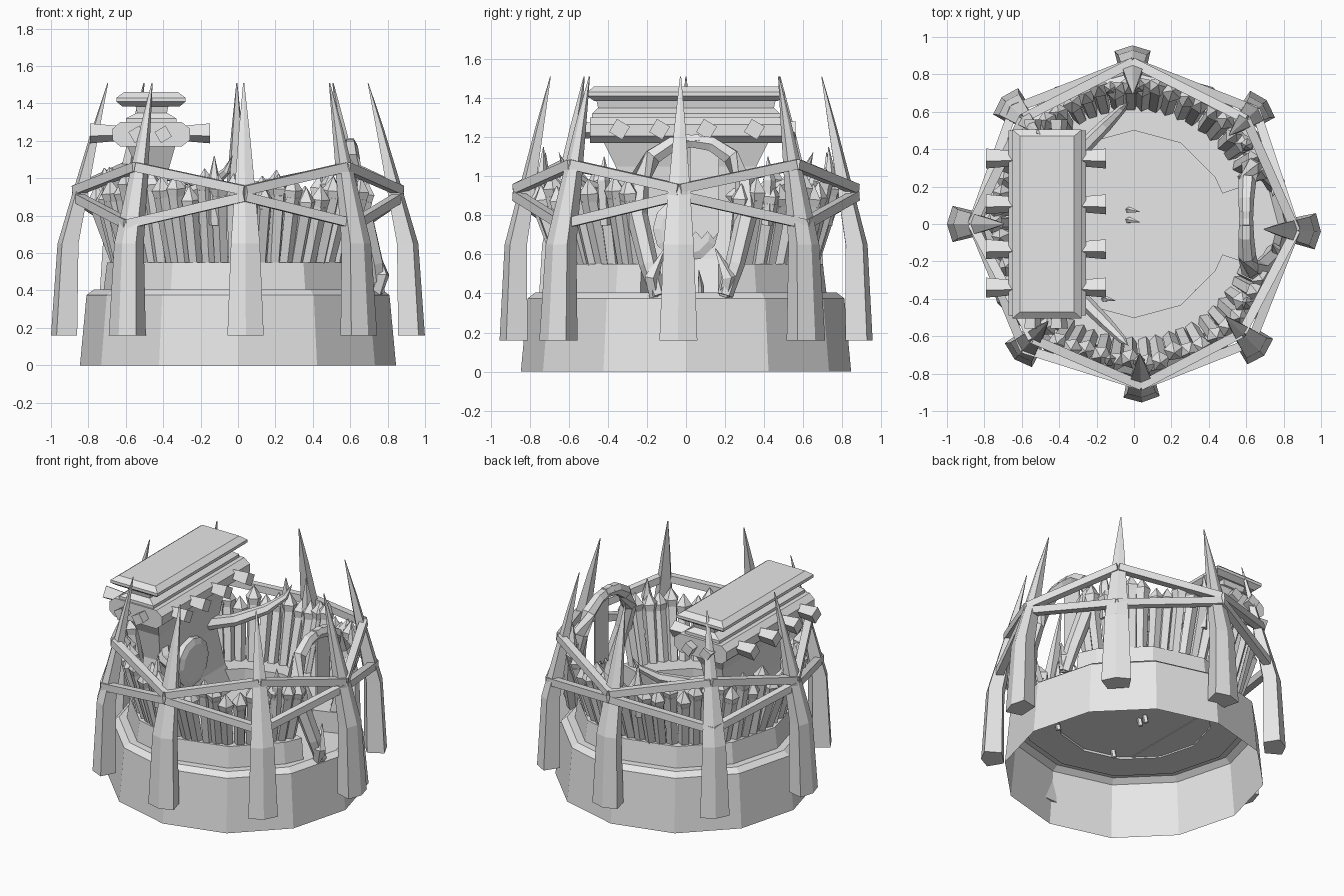
import bpy, bmesh, math, random
from mathutils import Vector

if "Cube" in bpy.data.objects:
    bpy.data.objects.remove(bpy.data.objects["Cube"])

random.seed(4)
stone = bpy.data.materials.new("pale_grey")
stone.diffuse_color = (0.8, 0.8, 0.8, 1)
stone.use_nodes = True
stone.node_tree.nodes["Principled BSDF"].inputs["Base Color"].default_value = stone.diffuse_color


def finish(name, bm, normals=True):
    if normals:
        bmesh.ops.recalc_face_normals(bm, faces=bm.faces)
    me = bpy.data.meshes.new(name)
    bm.to_mesh(me)
    bm.free()
    me.materials.append(stone)
    ob = bpy.data.objects.new(name, me)
    bpy.context.collection.objects.link(ob)
    return ob


def loft(bm, rings):
    """Skin a list of equal-length rings and cap both ends."""
    vs = [[bm.verts.new(p) for p in r] for r in rings]
    n = len(vs[0])
    for a, b in zip(vs, vs[1:]):
        for i in range(n):
            bm.faces.new((a[i], a[(i + 1) % n], b[(i + 1) % n], b[i]))
    bm.faces.new(vs[0][::-1])
    bm.faces.new(vs[-1])


def tube(bm, pts, radii, sides, turn=0.0):
    """Tapered rod following a few points."""
    pts = [Vector(p) for p in pts]
    rings = []
    for i, p in enumerate(pts):
        d = (pts[min(i + 1, len(pts) - 1)] - pts[max(i - 1, 0)]).normalized()
        ref = Vector((0, 0, 1)) if abs(d.z) < 0.8 else Vector((1, 0, 0))
        u = d.cross(ref).normalized()
        w = d.cross(u)
        rings.append([p + radii[i] * (u * math.cos(t) + w * math.sin(t))
                      for t in (turn + math.tau * k / sides for k in range(sides))])
    loft(bm, rings)


def polar(r, a, z, t=0.0):
    """Point at radius r and angle a, shifted sideways by t."""
    c, s = math.cos(a), math.sin(a)
    return Vector((r * c - t * s, r * s + t * c, z))


def slab(bm, y0, y1, profile):
    """Extrude an x-z outline along y."""
    loft(bm, [[Vector((x, y, z)) for x, z in profile] for y in (y0, y1)])


def stack(bm, levels):
    """Stack rectangles (x0, x1, half depth, z)."""
    loft(bm, [[Vector(p) for p in ((a, -h, z), (b, -h, z), (b, h, z), (a, h, z))]
              for a, b, h, z in levels])


# Twelve-sided base, hollow underneath
bm = bmesh.new()
rings = [[bm.verts.new(polar(r, math.radians(30 * k), z)) for k in range(12)]
         for r, z in ((0.845, 0), (0.81, 0.375), (0.77, 0.405))]
for a, b in zip(rings, rings[1:]):
    for i in range(12):
        bm.faces.new((a[i], a[(i + 1) % 12], b[(i + 1) % 12], b[i]))
bm.faces.new(rings[-1])
finish("base", bm, False)

# Raised ledge with a gap for the gate
bm = bmesh.new()
angles = [math.radians(a) for a in [19] + list(range(30, 331, 30)) + [341]]
loft(bm, [[polar(r, a, z) for r, z in ((0.72, 0.39), (0.7, 0.55), (0.5, 0.55), (0.5, 0.39))]
          for a in angles])
finish("ledge", bm)

# Eight inward-bending outer posts, each with a small radial offset
posts = [(math.radians(a), o) for a, o in
         ((-2.3, 0.03), (43, 0.0), (90.5, -0.015), (136.3, 0.01),
          (180, 0.03), (228.6, -0.005), (272.5, -0.015), (314.7, 0.02))]
bm = bmesh.new()
for a, off in posts:
    rings = []
    for r, z, s in ((0.9, 0.16, 1), (0.885, 0.65, 0.8), (0.82, 0.95, 0.56),
                    (0.755, 1.25, 0.3), (0.695, 1.51, 0.03)):
        rings.append([polar(r + off * s + s * dr, a, z, s * t) for dr, t in
                      ((0.07, 0), (0.04, 0.097), (-0.07, 0.07), (-0.07, -0.07), (0.04, -0.097))])
    loft(bm, rings)
finish("outer_posts", bm)

# Paired braces running in a zigzag between the posts
bm = bmesh.new()
for i in range(8):
    a, b = posts[i][0], posts[(i + 1) % 8][0]
    if i % 2:
        a, b = b, a
    for za, zb, rb in ((0.935, 1.06, 0.82), (0.9, 0.755, 0.89)):
        tube(bm, [polar(0.865, a, za), polar(rb, b, zb)], [0.035, 0.035], 4, math.pi / 4)
finish("braces", bm)

# Palisade of stout leaning stakes with pointed caps
bm = bmesh.new()
count = 51
for k in range(count):
    a = math.radians(23 + 314 * k / (count - 1) + random.uniform(-0.7, 0.7))
    top = 0.9 + random.uniform(-0.06, 0.05)
    lean = 0.73 + random.uniform(-0.02, 0.02)
    turn = random.uniform(0, 1)
    tube(bm, [polar(0.635, a, 0.53), polar(lean, a, top)], [0.037, 0.043], 5, turn)
    tube(bm, [polar(lean - 0.005, a, top - 0.01), polar(lean, a, top + 0.035),
              polar(lean + 0.01, a, top + 0.11)], [0.043, 0.055, 0.002], 5, turn)
finish("palisade", bm)

# Slim thorns rising among the stakes
bm = bmesh.new()
for deg, top in ((88, 1.15), (-88, 1.15), (100, 1.12), (-100, 1.12), (35, 1.1), (-35, 1.1)):
    a = math.radians(deg)
    tube(bm, [polar(0.72, a, 0.75), polar(0.74, a, 0.98), polar(0.73, a, top)],
         [0.03, 0.035, 0.002], 5)
finish("thorns", bm)

# Rear wall, waisted on every side
bm = bmesh.new()
stack(bm, [(-0.53, -0.3, 0.42, 0.4), (-0.52, -0.35, 0.36, 0.58), (-0.52, -0.39, 0.32, 0.85),
           (-0.54, -0.37, 0.36, 1.05), (-0.6, -0.33, 0.43, 1.19)])
finish("rear_wall", bm)

# Round shield on the rear wall
bm = bmesh.new()
tube(bm, [(-0.39, 0, 0.73), (-0.35, 0, 0.73), (-0.335, 0, 0.73)], [0.17, 0.17, 0.13], 12)
finish("shield", bm)

# Chamfered main beam
bm = bmesh.new()
slab(bm, -0.49, 0.5, [(-0.63, 1.17), (-0.3, 1.17), (-0.257, 1.205), (-0.257, 1.265),
                      (-0.3, 1.3), (-0.63, 1.3), (-0.67, 1.265), (-0.67, 1.205)])
finish("main_beam", bm)

# Pegs through the beam
bm = bmesh.new()
for y in (-0.34, -0.135, 0.105, 0.35):
    tube(bm, [(-0.79, y, 1.24), (-0.6, y, 1.24), (-0.34, y, 1.24), (-0.15, y, 1.24)],
         [0.055, 0.038, 0.038, 0.055], 4, 0.25)
# Shorter pegs on the beam ends
for x in (-0.54, -0.4):
    tube(bm, [(x, -0.56, 1.235), (x, -0.45, 1.235), (x, 0.45, 1.235), (x, 0.56, 1.235)],
         [0.048, 0.038, 0.038, 0.048], 4, 0.25)
finish("pegs", bm)

# Neck and roof slab
bm = bmesh.new()
stack(bm, [(-0.6, -0.33, 0.48, 1.295), (-0.6, -0.33, 0.48, 1.32), (-0.54, -0.38, 0.45, 1.35),
           (-0.55, -0.37, 0.46, 1.395)])
finish("roof_neck", bm)
bm = bmesh.new()
stack(bm, [(-0.62, -0.31, 0.47, 1.385), (-0.65, -0.28, 0.505, 1.41),
           (-0.65, -0.28, 0.505, 1.43), (-0.61, -0.32, 0.47, 1.46)])
finish("roof", bm)

# Curved horns sweeping from the rear wall
bm = bmesh.new()
for s in (1, -1):
    tube(bm, [(-0.42, s * 0.23, 0.9), (-0.3, s * 0.38, 0.9), (-0.15, s * 0.53, 0.96),
              (-0.06, s * 0.62, 1.04), (-0.03, s * 0.65, 1.12)],
         [0.045, 0.042, 0.035, 0.022, 0.002], 6)
finish("wall_horns", bm)

# Gate arch of two meeting tusks, with side tusks at the foot
bm = bmesh.new()
for s in (1, -1):
    tube(bm, [(0.75, 0.03 + s * 0.17, 0.39), (0.73, 0.03 + s * 0.22, 0.55),
              (0.67, 0.03 + s * 0.28, 0.8), (0.62, 0.03 + s * 0.27, 0.98),
              (0.605, 0.03 + s * 0.2, 1.1), (0.6, 0.03 + s * 0.1, 1.165),
              (0.6, 0.03 - s * 0.04, 1.185)],
         [0.04, 0.05, 0.055, 0.052, 0.048, 0.042, 0.035], 6)
    tube(bm, [(0.74, 0.02 + s * 0.18, 0.39), (0.77, 0.02 + s * 0.2, 0.48),
              (0.74, 0.02 + s * 0.13, 0.63)], [0.035, 0.04, 0.003], 5)
finish("gate_arch", bm)

# Ragged cloth hanging in the gate
bm = bmesh.new()
hem = [(0.02 + 0.03 * k, 0.68 + 0.035 * (k % 2)) for k in range(6)]
outline = [(0.02, 1.16)] + hem + [(0.17, 1.13)]
loft(bm, [[Vector((x, y, z)) for y, z in outline] for x in (0.598, 0.606)])
finish("gate_cloth", bm)

# Small floor spikes
bm = bmesh.new()
for x, y in ((-0.04, 0.075), (-0.04, 0.02), (0.33, -0.36), (-0.17, -0.4)):
    tube(bm, [(x, y, 0.36), (x + 0.02, y, 0.44), (x + 0.07, y - 0.01, 0.52)],
         [0.018, 0.016, 0.002], 5)
finish("floor_spikes", bm)
